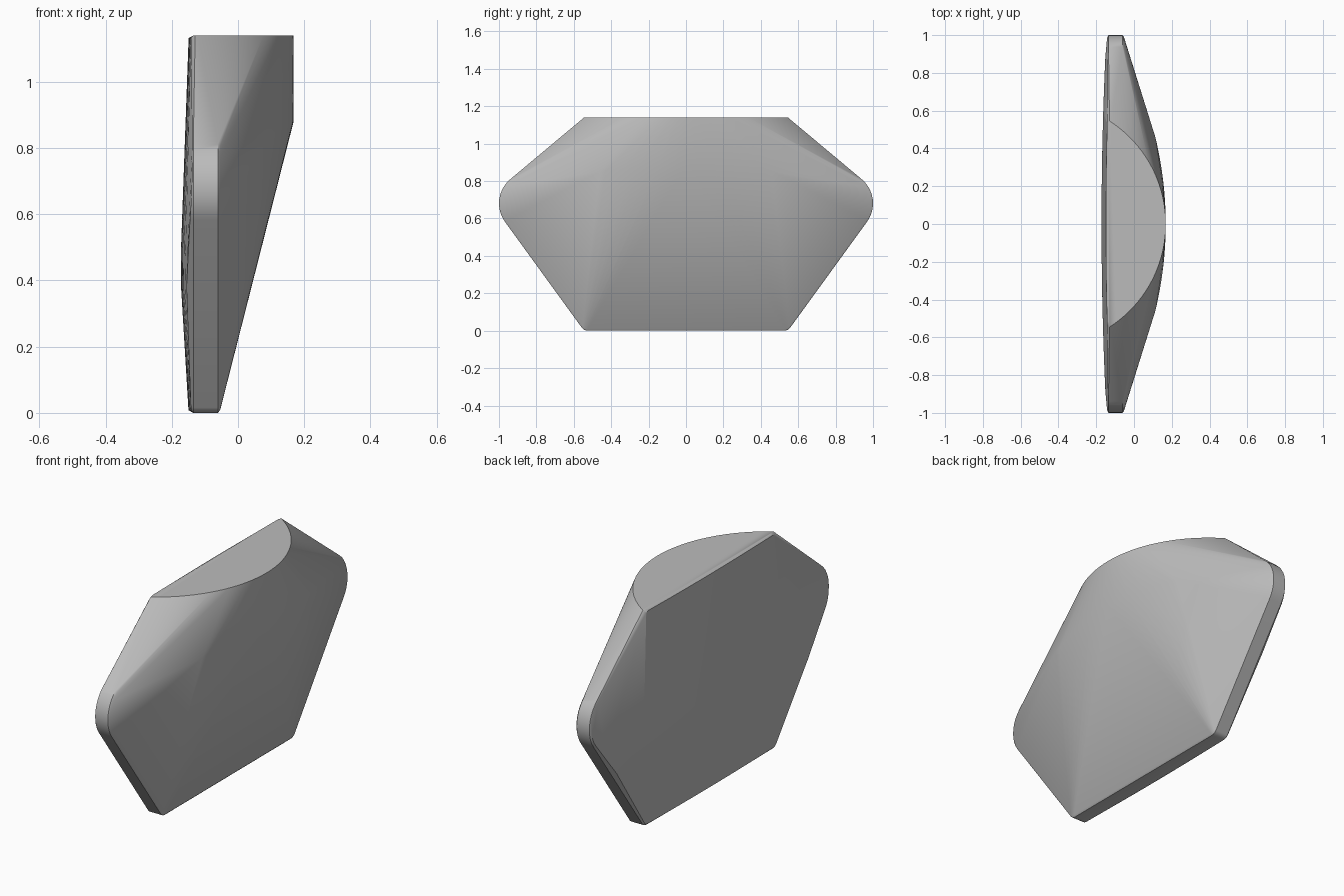
import bpy, bmesh
from math import sin, cos, pi, radians, sqrt

default = bpy.data.objects.get("Cube")
if default:
    bpy.data.objects.remove(default, do_unlink=True)

grey = bpy.data.materials.new("plain_grey")
grey.use_nodes = True
grey.diffuse_color = (0.5, 0.5, 0.5, 1)
grey.node_tree.nodes["Principled BSDF"].inputs["Base Color"].default_value = (0.5, 0.5, 0.5, 1)

# Rounded corners of the hexagonal outline: centre y, centre z, radius, start and end angle
BOTTOM = (0.525, 0.04, 0.04, -90, -36)
SIDE = (0.832, 0.681, 0.168, -36, 51)
TOP = (0.515, 1.10, 0.04, 51, 90)


def outline(corners, x, inset=0.0, steps=10):
    """Mirrored corner arcs at depth x; x may be a function of y and z."""
    points = []
    for cy, cz, r, start, end in corners:
        for i in range(steps + 1):
            a = radians(start + (end - start) * i / steps)
            y, z = cy + (r - inset) * cos(a), cz + (r - inset) * sin(a)
            depth = x(y, z) if callable(x) else x
            points += [(depth, y, z), (depth, -y, z)]
    return points


def back_dome(y, z):
    """Shallow bulge of the back face."""
    rise = max(0.38 - z, 0, (z - 0.5) * 0.6)
    return -0.172 + 0.026 * y * y + 0.06 * rise


# Rim with softened edges
points = outline((BOTTOM, SIDE, TOP), -0.135)
points += outline((BOTTOM, SIDE), -0.061)
points += outline((BOTTOM, SIDE), -0.054, 0.008)
points += outline((BOTTOM, SIDE, TOP), back_dome, 0.008)

# Bulged back face
for z, half in ((0.008, 0.52), (0.38, 0.8), (0.5, 0.88), (1.132, 0.51)):
    for i in range(13):
        y = half * (i / 6 - 1)
        points.append((back_dome(y, z), y, z))

# Circular arc bounding the flat top
RADIUS = 0.648
for i in range(49):
    y = 0.545 * sin(pi * (i / 48 - 0.5))
    points.append((0.168 - RADIUS + sqrt(RADIUS ** 2 - y * y), y, 1.14))

# Shallower arc on the front shoulder
for i in range(33):
    y = 0.46 * (i / 16 - 1)
    points.append((0.168 - 0.26 * y * y, y, 0.88 - 0.14 * y * y))

# Convex skin over all the sections
bm = bmesh.new()
for p in points:
    bm.verts.new(p)
bmesh.ops.remove_doubles(bm, verts=bm.verts, dist=0.0005)
bmesh.ops.convex_hull(bm, input=bm.verts)
bmesh.ops.delete(bm, geom=[v for v in bm.verts if not v.link_faces], context='VERTS')
bmesh.ops.dissolve_limit(bm, angle_limit=radians(0.3), verts=bm.verts, edges=bm.edges)
bmesh.ops.recalc_face_normals(bm, faces=bm.faces)
mesh = bpy.data.meshes.new("curved_panel")
bm.to_mesh(mesh)
bm.free()

panel = bpy.data.objects.new("curved_panel", mesh)
bpy.context.collection.objects.link(panel)
mesh.materials.append(grey)
bpy.ops.object.select_all(action='DESELECT')
panel.select_set(True)
bpy.context.view_layer.objects.active = panel
bpy.ops.object.shade_smooth_by_angle(angle=radians(30))
